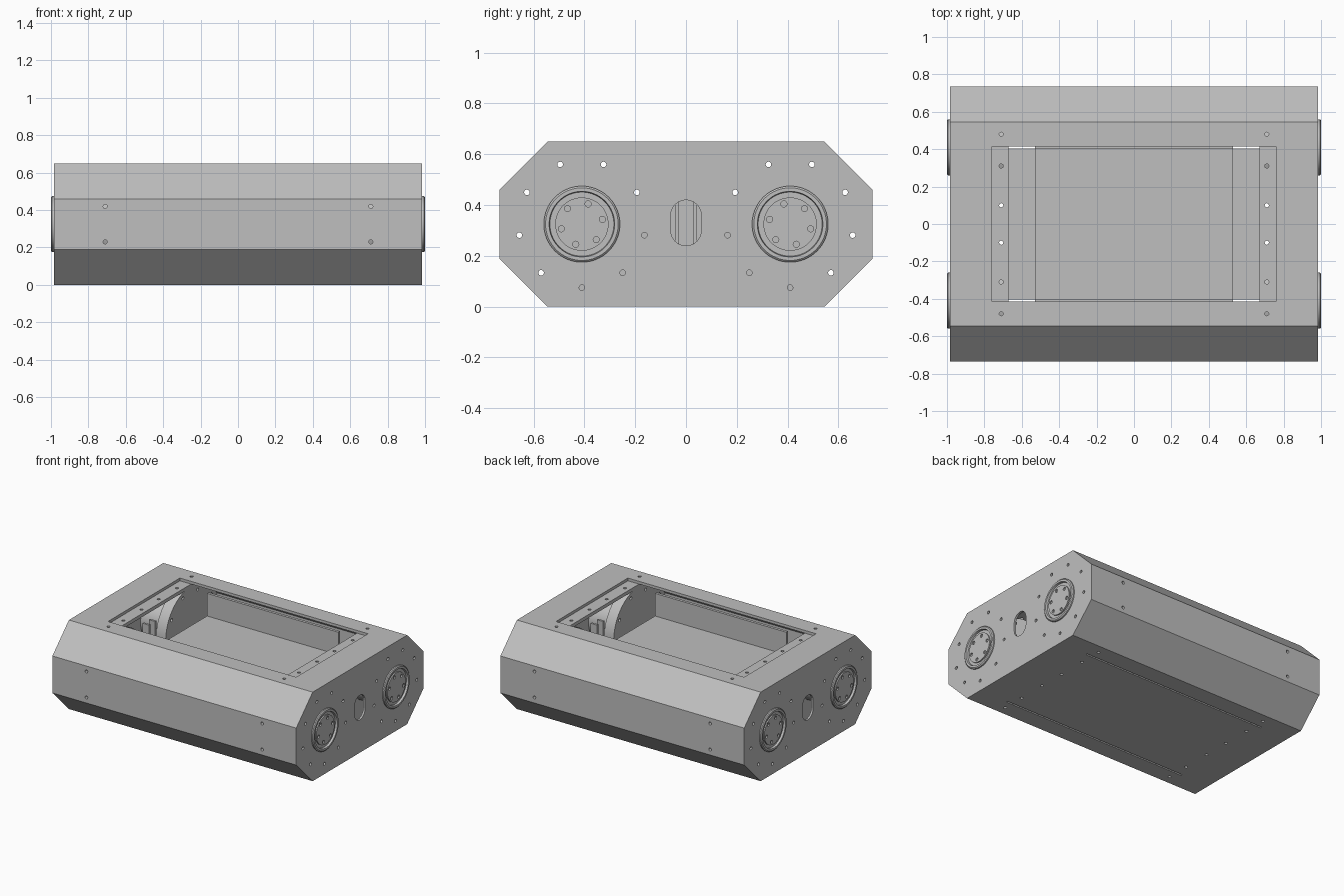
import bpy, bmesh, math

cube = bpy.data.objects.get("Cube")
if cube:
    bpy.data.objects.remove(cube, do_unlink=True)

metal = bpy.data.materials.new("plain_grey_metal")
metal.use_nodes = True
GREY = (0.52, 0.52, 0.52, 1)
metal.diffuse_color = GREY
metal.node_tree.nodes["Principled BSDF"].inputs["Base Color"].default_value = GREY

HALF_LEN, WALL = 0.985, 0.02
HUB_Y, MID_Z = 0.41, 0.325
HOLE = 0.011
SCREW_X = 0.71
SIDES = (-1, 1)


def octagon(inset=0.0):
    """Chamfered body section in (y, z), moved inward by inset."""
    y, z = 0.735 - inset, MID_Z - inset
    c = 0.19 - inset * 0.586
    return [(sy * a, MID_Z + sz * b) for sy, sz, a, b in (
        (1, -1, y - c, z), (1, -1, y, z - c), (1, 1, y, z - c), (1, 1, y - c, z),
        (-1, 1, y - c, z), (-1, 1, y, z - c), (-1, -1, y, z - c), (-1, -1, y - c, z))]


def circle(u, v, r, n=16):
    return [(u + r * math.cos(2 * math.pi * i / n), v + r * math.sin(2 * math.pi * i / n))
            for i in range(n)]


def rect(u0, u1, v0, v1):
    return [(u0, v0), (u1, v0), (u1, v1), (u0, v1)]


def stadium(r, h, n=12):
    """Upright slot outline around the middle of the end plate."""
    pts = []
    for start, off in ((0, h), (math.pi, -h)):
        for i in range(n + 1):
            a = start + math.pi * i / n
            pts.append((r * math.cos(a), MID_Z + 0.005 + off + r * math.sin(a)))
    return pts


def build(name, prisms):
    """Object from a list of (outline, axis, start, end) prisms."""
    bm = bmesh.new()
    for pts, axis, a, b in prisms:
        def place(p, t):
            return {"x": (t, p[0], p[1]), "y": (p[0], t, p[1]), "z": (p[0], p[1], t)}[axis]
        lo = [bm.verts.new(place(p, a)) for p in pts]
        hi = [bm.verts.new(place(p, b)) for p in pts]
        bm.faces.new(lo)
        bm.faces.new(hi[::-1])
        for i in range(len(pts)):
            j = (i + 1) % len(pts)
            bm.faces.new((lo[i], hi[i], hi[j], lo[j]))
    return finish(name, bm)


def finish(name, bm):
    bmesh.ops.recalc_face_normals(bm, faces=bm.faces[:])
    me = bpy.data.meshes.new(name)
    bm.to_mesh(me)
    bm.free()
    me.materials.append(metal)
    ob = bpy.data.objects.new(name, me)
    bpy.context.collection.objects.link(ob)
    return ob


def cut(ob, prisms):
    """Cut prisms out of ob, then remove the cutter."""
    cutter = build("cutter", prisms)
    cutter.hide_render = True
    mod = ob.modifiers.new("cut", "BOOLEAN")
    mod.operation, mod.solver, mod.object = "DIFFERENCE", "EXACT", cutter
    deps = bpy.context.evaluated_depsgraph_get()
    me = bpy.data.meshes.new_from_object(ob.evaluated_get(deps))
    ob.modifiers.clear()
    ob.data = me
    bpy.data.objects.remove(cutter, do_unlink=True)


def smooth(ob):
    bpy.ops.object.select_all(action="DESELECT")
    ob.select_set(True)
    bpy.context.view_layer.objects.active = ob
    bpy.ops.object.shade_smooth_by_angle(angle=math.radians(30))


# Screw holes shared by the shell and the bulkheads
screws = []
for sx in SIDES:
    x = sx * SCREW_X
    for y in (0.10, 0.31, 0.48):
        for sy in SIDES:
            screws.append((circle(x, sy * y, HOLE), "z", 0.55, 0.70))
            screws.append((circle(x, sy * y, HOLE), "z", -0.05, 0.10))
    for z in (0.23, 0.42):
        screws.append((circle(x, z, HOLE), "y", -0.78, -0.67))
        screws.append((circle(x, z, HOLE), "y", 0.67, 0.78))

# Folded sheet shell with top opening and two floor slits
inner_x = HALF_LEN - 0.015
shell = build("outer_shell", [(octagon(), "x", -inner_x, inner_x)])
cut(shell, [(octagon(WALL), "x", -1.2, 1.2)])
cut(shell, [(rect(-0.76, 0.76, -0.415, 0.415), "z", 0.58, 0.70)])
cut(shell, [(rect(-0.755, 0.755, s * 0.41 - 0.006, s * 0.41 + 0.006), "z", -0.05, 0.05)
            for s in SIDES])
cut(shell, screws)

# Ring of nine mounting holes around each axle
mount_ring = []
for sy in SIDES:
    for i in range(9):
        a = math.radians(40 * i - 90)
        mount_ring.append((circle(sy * (HUB_Y + 0.25 * math.cos(a)),
                                  MID_Z + 0.25 * math.sin(a), HOLE), "x", -1.2, 1.2))

for sx, side in ((-1, "right"), (1, "left")):
    # End plate with slot
    plate = build(side + "_end_plate", [(octagon(), "x", sx * inner_x, sx * HALF_LEN)])
    cut(plate, mount_ring + [(stadium(0.06, 0.03), "x", -1.2, 1.2)])

    # Bulkhead frame under the opening edge
    frame = build(side + "_bulkhead", [(octagon(WALL), "x", sx * 0.67, sx * 0.76)])
    cut(frame, [(octagon(0.045), "x", -1.2, 1.2)])
    cut(frame, screws)

    # Small upright bracket between the two motor flanges
    build(side + "_bracket", [(rect(s * 0.035 - 0.008, s * 0.035 + 0.008, 0.045, 0.50),
                               "x", sx * 0.69, sx * 0.74) for s in SIDES])

    for sy, end in ((-1, "front"), (1, "back")):
        tag = end + "_" + side
        y = sy * HUB_Y

        # Round motor flange and motor body
        flange = build(tag + "_motor_flange",
                       [(circle(y, MID_Z, 0.285, 64), "x", sx * 0.672, sx * 0.75)])
        cut(flange, mount_ring)
        smooth(flange)
        smooth(build(tag + "_motor", [(circle(y, MID_Z, 0.15, 48), "x",
                                       sx * 0.75, sx * inner_x)]))

        # Raised hub ring, turned from a profile
        bm = bmesh.new()
        profile = [(0.98, 0.15), (0.994, 0.15), (1.0, 0.143), (1.0, 0.129), (0.98, 0.125)]
        vs = [bm.verts.new((sx * x, y, MID_Z + r)) for x, r in profile]
        es = [bm.edges.new((vs[i], vs[(i + 1) % len(vs)])) for i in range(len(vs))]
        bmesh.ops.spin(bm, geom=vs + es, cent=(0, y, MID_Z), axis=(1, 0, 0),
                       angle=2 * math.pi, steps=64, use_merge=True)
        bmesh.ops.remove_doubles(bm, verts=bm.verts[:], dist=0.0001)
        smooth(finish(tag + "_hub_ring", bm))

        # Hub face with six bolt holes
        hub = build(tag + "_hub_face", [(circle(y, MID_Z, 0.105, 48), "x",
                                         sx * 0.975, sx * 0.994)])
        bolts = []
        for i in range(6):
            a = math.radians(13 + 60 * i)
            bolts.append((circle(y - sy * 0.083 * math.cos(a), MID_Z + 0.083 * math.sin(a),
                                 0.012), "x", sx * 0.979, sx * 1.1))
        cut(hub, bolts)
        smooth(hub)

# Inner box, with side panels standing in the floor slits
build("inner_box", [(rect(-0.53, 0.53, -0.40, 0.40), "z", WALL, 0.44)])
for s, end in ((-1, "front"), (1, "back")):
    build(end + "_side_panel", [(rect(-0.53, 0.53, s * 0.40, s * 0.42), "z", WALL, 0.605)])
